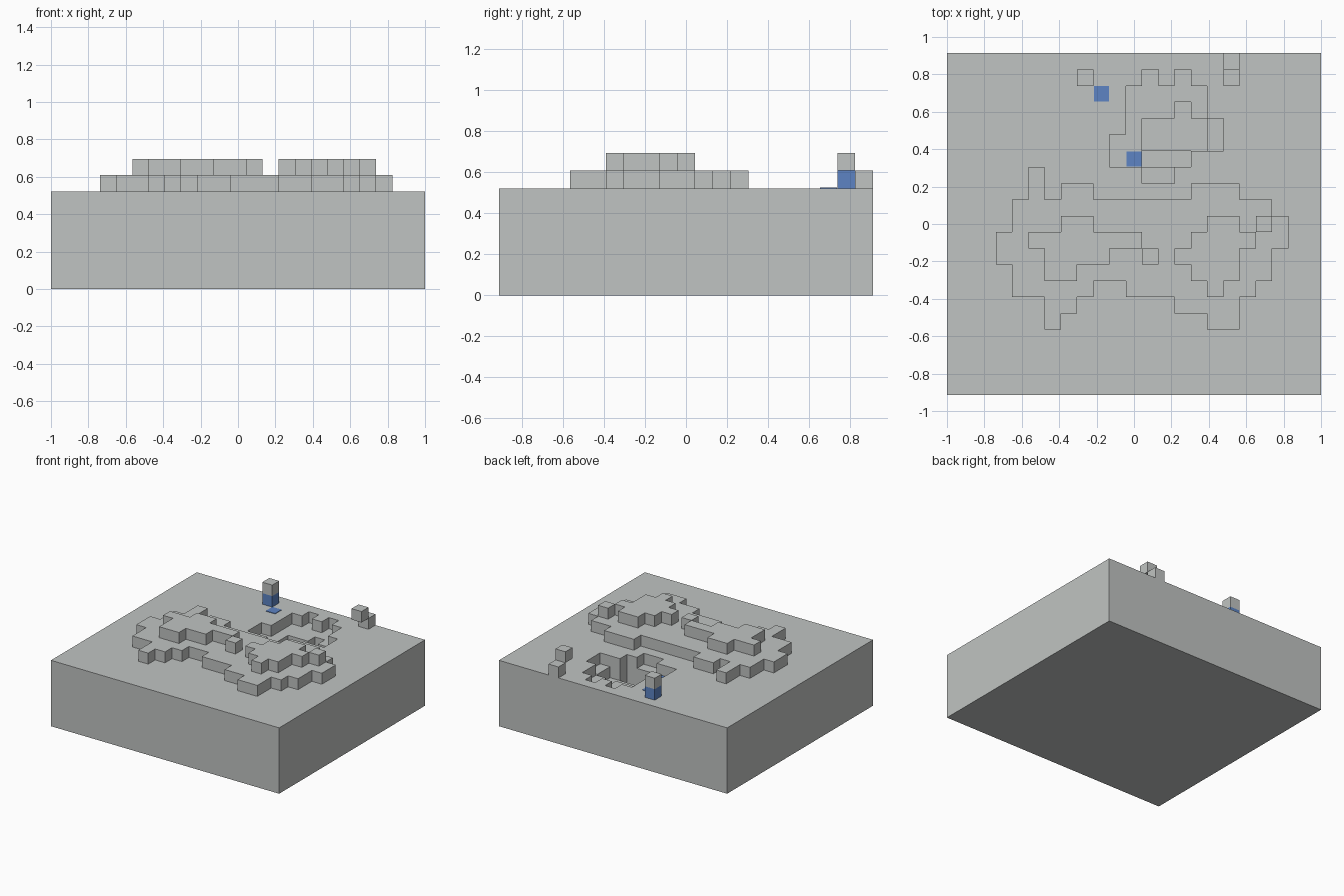
import bpy
import bmesh

COLS, ROWS = 23, 21
CELL = 2 / COLS
GROUND = 6  # ground level, in cells

cube = bpy.data.objects.get("Cube")
if cube:
    bpy.data.objects.remove(cube, do_unlink=True)


def make_material(name, rgb):
    mat = bpy.data.materials.new(name)
    mat.use_nodes = True
    mat.diffuse_color = (*rgb, 1)
    mat.node_tree.nodes["Principled BSDF"].inputs["Base Color"].default_value = (*rgb, 1)
    return mat


stone = make_material("stone grey", (0.53, 0.55, 0.54))
water = make_material("water blue", (0.11, 0.23, 0.55))


def point(col, row, level):
    """Grid corner to position; rows count from the back edge."""
    return ((col - COLS / 2) * CELL, (ROWS / 2 - row) * CELL, level * CELL)


def columns(first, spans):
    """Cells of neighbouring columns, each filled from row start to row end."""
    return {(first + i, row) for i, (start, end) in enumerate(spans)
            for row in range(start, end)}


def stepped_object(name, heights, floor, mat, bottom=False):
    """Blocky solid: a top for every cell and a wall wherever the next is lower."""
    bm = bmesh.new()

    def quad(*corners):
        bm.faces.new([bm.verts.new(point(*c)) for c in corners])

    for (c, r), h in heights.items():
        ring = [(c, r + 1), (c + 1, r + 1), (c + 1, r), (c, r)]
        quad(*[(*p, h) for p in ring])
        if bottom:
            quad(*[(*p, floor) for p in reversed(ring)])
        sides = [(c, r + 1), (c + 1, r), (c, r - 1), (c - 1, r)]
        for i, beside in enumerate(sides):
            low = heights.get(beside, floor)
            if low < h:
                p, q = ring[i], ring[(i + 1) % 4]
                quad((*p, low), (*q, low), (*q, h), (*p, h))
    bmesh.ops.remove_doubles(bm, verts=bm.verts, dist=0.0001)
    mesh = bpy.data.meshes.new(name)
    bm.to_mesh(mesh)
    bm.free()
    mesh.materials.append(mat)
    obj = bpy.data.objects.new(name, mesh)
    bpy.context.collection.objects.link(obj)
    return obj


def block(name, col, row, level, mat):
    return stepped_object(name, {(col, row): level + 1}, level, mat, bottom=True)


def water_patch(name, col, row, level):
    """Thin plate, slightly smaller than its cell."""
    x, y, z = point(col + 0.5, row + 0.5, level)
    bpy.ops.mesh.primitive_cube_add(size=1, location=(x, y, z + 0.001))
    obj = bpy.context.object
    obj.name = name
    obj.scale = (CELL * 0.94, CELL * 0.94, 0.006)
    obj.data.materials.append(water)


# Ground slab with a stepped pit near the back
pit = columns(10, [(5, 7), (2, 7), (1, 8), (2, 8), (1, 7), (2, 6), (4, 6)])
deep_pit = columns(12, [(4, 6), (4, 6), (3, 6), (4, 6)])
trench = columns(12, [(6, 7)] * 3)
ground = {(c, r): GROUND for c in range(COLS) for r in range(ROWS)}
for depth, cells in enumerate((pit, deep_pit, trench), start=1):
    ground.update({cell: GROUND - depth for cell in cells})
stepped_object("ground", ground, 0, stone, bottom=True)

# Low plateau carrying two smaller hills
plateau = columns(3, [(11, 13), (9, 15), (7, 15), (9, 17), (8, 16), (8, 15),
                      (9, 14), (9, 14), (9, 15), (9, 15), (9, 15), (9, 16),
                      (8, 16), (8, 17), (8, 17), (9, 15), (9, 14), (10, 12)])
west_hill = columns(5, [(11, 12), (11, 14), (10, 14), (10, 13), (11, 13),
                        (11, 12), (11, 12), (12, 13)])
east_hill = columns(14, [(12, 13), (11, 14), (10, 15), (10, 14), (11, 12), (10, 11)])
hills = {cell: GROUND + 1 for cell in plateau}
hills.update({cell: GROUND + 2 for cell in west_hill | east_hill})
stepped_object("hills", hills, GROUND, stone)

# Post with a blue foot, and two stepped blocks at the back edge
block("post_foot", 8, 1, GROUND, water)
block("post_top", 8, 1, GROUND + 1, stone)
block("edge_block", 17, 0, GROUND, stone)
block("raised_block", 17, 1, GROUND + 1, stone)

# Water patches on the ground and in the pit
water_patch("ground_water", 9, 2, GROUND)
water_patch("pit_water", 11, 6, GROUND - 1)
